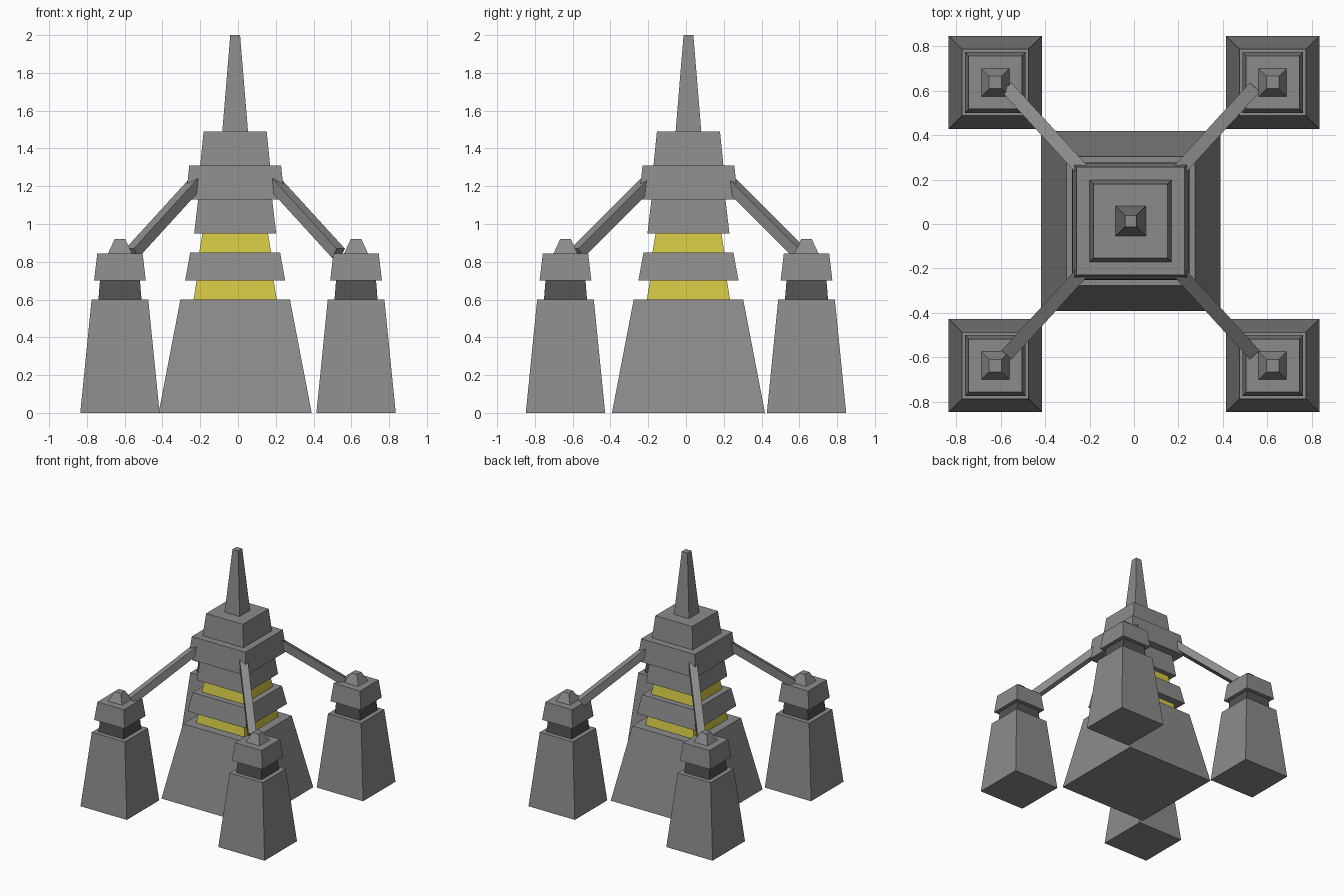
import bpy
import bmesh
from mathutils import Vector, Matrix

cube = bpy.data.objects.get("Cube")
if cube:
    bpy.data.objects.remove(cube, do_unlink=True)


def material(name, colour):
    m = bpy.data.materials.new(name)
    m.use_nodes = True
    m.diffuse_color = colour
    m.node_tree.nodes["Principled BSDF"].inputs["Base Color"].default_value = colour
    return m


stone = material("grey stone", (0.26, 0.26, 0.26, 1))
dark = material("dark grey", (0.085, 0.085, 0.085, 1))
yellow = material("yellow glow", (0.65, 0.57, 0.06, 1))


def add_object(name, bm, mat):
    mesh = bpy.data.meshes.new(name)
    bmesh.ops.recalc_face_normals(bm, faces=bm.faces)
    bm.to_mesh(mesh)
    bm.free()
    mesh.materials.append(mat)
    obj = bpy.data.objects.new(name, mesh)
    bpy.context.collection.objects.link(obj)


def tier(name, x, y, z0, z1, half0, half1, mat):
    """Square block tapering from half-width half0 to half1."""
    bm = bmesh.new()
    bmesh.ops.create_cube(bm, size=2)
    for v in bm.verts:
        h = half1 if v.co.z > 0 else half0
        v.co = (x + v.co.x * h, y + v.co.y * h, z1 if v.co.z > 0 else z0)
    add_object(name, bm, mat)


def beam(name, start, end, size, mat):
    """Square bar between two points, its top face kept upright."""
    axis = end - start
    d = axis.normalized()
    side = d.cross(Vector((0, 0, 1))).normalized()
    up = side.cross(d)
    rot = Matrix((d, side, up)).transposed().to_4x4()
    place = Matrix.Translation((start + end) / 2) @ rot
    bm = bmesh.new()
    bmesh.ops.create_cube(bm, size=1)
    for v in bm.verts:
        v.co = place @ Vector((v.co.x * axis.length, v.co.y * size, v.co.z * size))
    add_object(name, bm, mat)


# Central tower, slightly off centre
CX, CY = -0.015, 0.013
for name, z0, z1, h0, h1, mat in (
    ("tower_base", 0, 0.6, 0.405, 0.29, stone),
    ("lower_light_band", 0.6, 0.7, 0.22, 0.204, yellow),
    ("lower_collar", 0.7, 0.85, 0.265, 0.238, stone),
    ("upper_light_band", 0.85, 0.95, 0.19, 0.174, yellow),
    ("tower_neck", 0.95, 1.13, 0.217, 0.196, stone),
    ("upper_collar", 1.13, 1.31, 0.262, 0.243, stone),
    ("tower_crown", 1.31, 1.49, 0.185, 0.167, stone),
    ("spire", 1.49, 2.0, 0.068, 0.026, stone),
):
    tier(name, CX, CY, z0, z1, h0, h1, mat)

# Four corner pylons, each joined to the tower by a sloping strut
for sx, sy, where in ((-1, -1, "front_right"), (1, -1, "front_left"),
                      (-1, 1, "back_right"), (1, 1, "back_left")):
    px, py = sx * 0.625, sy * 0.638
    for name, z0, z1, h0, h1, mat in (
        ("pylon_base", 0, 0.6, 0.21, 0.15, stone),
        ("pylon_neck", 0.6, 0.7, 0.114, 0.106, dark),
        ("pylon_cap", 0.7, 0.845, 0.137, 0.12, stone),
        ("pylon_knob", 0.845, 0.92, 0.063, 0.028, stone),
    ):
        tier(where + "_" + name, px, py, z0, z1, h0, h1, mat)
    beam(where + "_strut",
         Vector((CX + sx * 0.2, CY + sy * 0.21, 1.225)),
         Vector((CX + sx * 0.547, CY + sy * 0.59, 0.845)), 0.06, stone)
